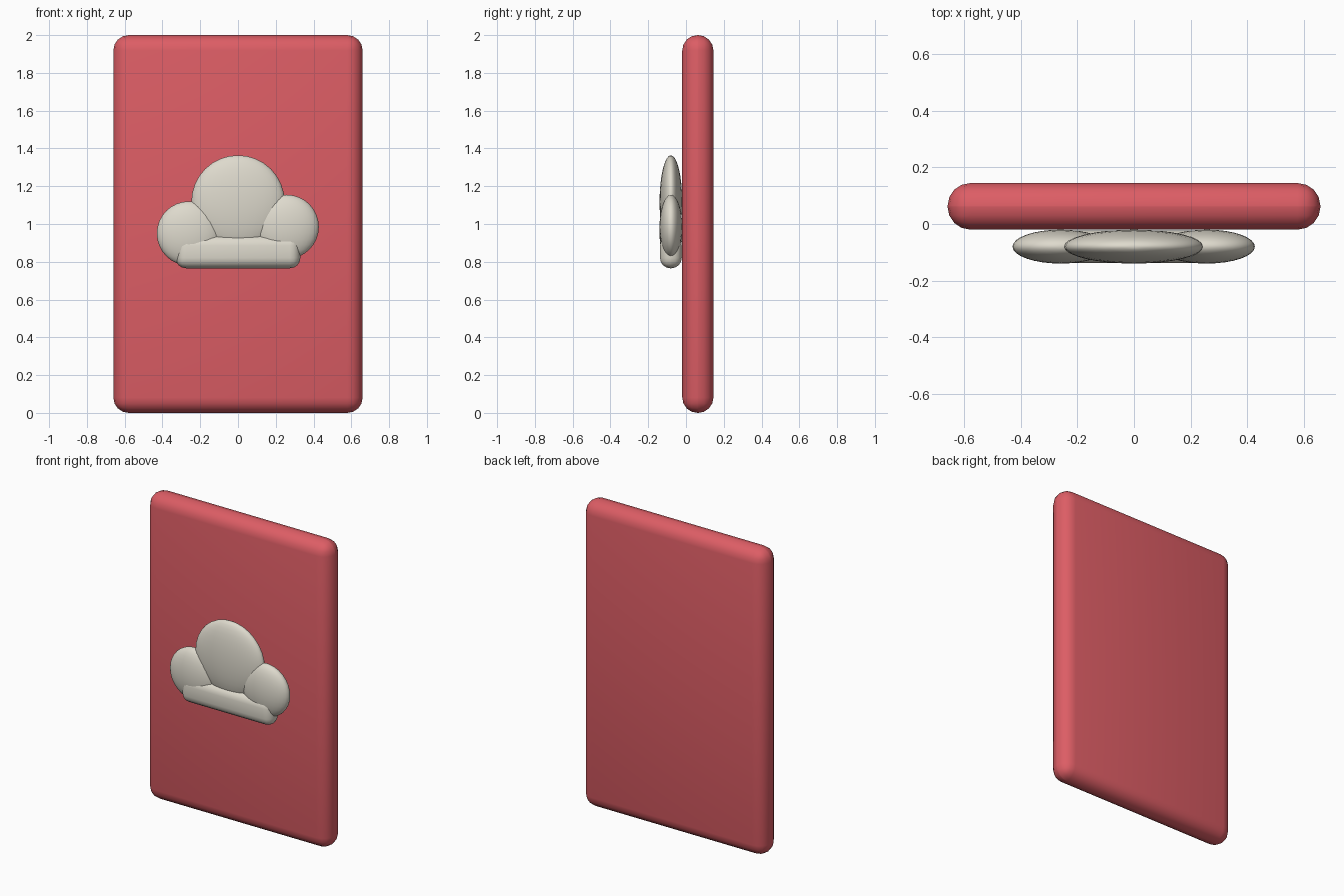
import bpy

if "Cube" in bpy.data.objects:
    bpy.data.objects.remove(bpy.data.objects["Cube"])


def material(name, rgb):
    m = bpy.data.materials.new(name)
    m.diffuse_color = (*rgb, 1)
    m.use_nodes = True
    m.node_tree.nodes["Principled BSDF"].inputs["Base Color"].default_value = m.diffuse_color
    return m


red = material("soft red", (0.72, 0.11, 0.13))
cream = material("warm off white", (0.73, 0.70, 0.61))


def finish(obj, name, mat):
    obj.name = name
    obj.data.materials.append(mat)
    bpy.ops.object.shade_smooth()


def rounded_box(name, size, loc, radius, segments, mat):
    bpy.ops.mesh.primitive_cube_add(size=1, location=loc)
    obj = bpy.context.object
    obj.scale = size
    bpy.ops.object.transform_apply(location=False, rotation=False, scale=True)
    bevel = obj.modifiers.new("rounding", "BEVEL")
    bevel.width = radius
    bevel.segments = segments
    finish(obj, name, mat)


def puff(name, x, z, radius):
    # flattened ball resting against the front of the panel
    bpy.ops.mesh.primitive_uv_sphere_add(
        segments=32, ring_count=16, radius=1, location=(x, -0.08, z))
    obj = bpy.context.object
    obj.scale = (radius, 0.06, radius)
    bpy.ops.object.transform_apply(location=False, rotation=False, scale=True)
    finish(obj, name, cream)


# Upright panel with fully rounded edges
rounded_box("panel", (1.32, 0.165, 2.0), (0, 0.0625, 1.0), 0.081, 4, red)

# Raised cloud emblem: three puffs over a rounded bar
puff("cloud_centre_puff", 0, 1.117, 0.247)
puff("cloud_left_puff", -0.26, 0.95, 0.17)
puff("cloud_right_puff", 0.258, 0.985, 0.17)
rounded_box("cloud_base", (0.66, 0.115, 0.175), (0, -0.08, 0.853), 0.055, 4, cream)
